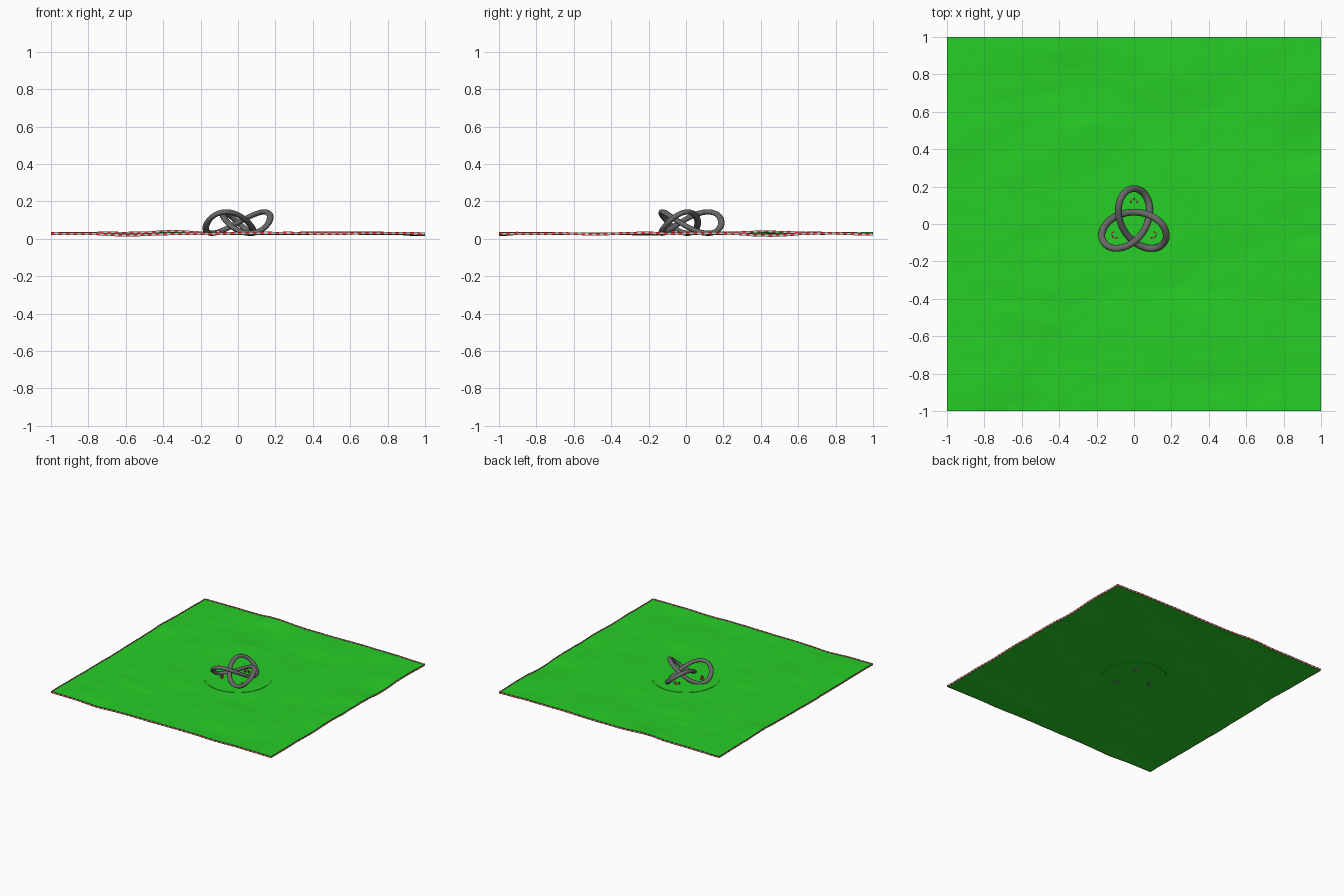
import bpy, bmesh, math
from mathutils import Vector, noise

if "Cube" in bpy.data.objects:
    bpy.data.objects.remove(bpy.data.objects["Cube"])


def mat(name, col):
    m = bpy.data.materials.new(name)
    m.diffuse_color = (*col, 1)
    m.use_nodes = True
    m.node_tree.nodes["Principled BSDF"].inputs["Base Color"].default_value = m.diffuse_color
    return m


GREEN = mat("grass", (0.02, 0.62, 0.02))
RED = mat("red_paint", (0.8, 0.04, 0.04))
WHITE = mat("white_paint", (0.9, 0.9, 0.9))
DARK = mat("dark_metal", (0.14, 0.14, 0.14))

BUMPS = [(-.36, 1, .013), (-.6, -1, -.012), (1, .45, -.012), (-1, .43, .012),
         (-.7, -1, .004), (-.7, .9, .006)]
R_DISC = 0.25


def height(x, y):
    # gently rolling turf, levelled around the centre
    n = noise.fractal(Vector((x * 2.2 + 5, y * 4 + 3, .3)), 1.0, 2.0, 4) * .006
    for bx, by, a in BUMPS:
        n += a * math.exp(-((x - bx) ** 2 + (y - by) ** 2) / .025)
    r = math.hypot(x, y)
    k = min(1, max(0, (r - R_DISC) / .15))
    return max(.004, .026 + n * k)


def finish(name, bm, mats, smooth=None):
    me = bpy.data.meshes.new(name)
    bm.to_mesh(me)
    bm.free()
    ob = bpy.data.objects.new(name, me)
    bpy.context.collection.objects.link(ob)
    for m in mats:
        me.materials.append(m)
    if smooth is not None:
        bpy.ops.object.select_all(action='DESELECT')
        ob.select_set(True)
        bpy.context.view_layer.objects.active = ob
        bpy.ops.object.shade_smooth_by_angle(angle=math.radians(smooth))
    return ob


# lawn sheet
bm = bmesh.new()
bmesh.ops.create_grid(bm, x_segments=100, y_segments=100, size=1)
for v in bm.verts:
    v.co.z = height(v.co.x, v.co.y)
finish("lawn", bm, [GREEN], 40)

# round level disc under the sculpture
bm = bmesh.new()
bmesh.ops.create_cone(bm, cap_ends=True, segments=64, radius1=R_DISC, radius2=R_DISC, depth=.008)
bmesh.ops.translate(bm, verts=bm.verts, vec=(0, 0, .025))
finish("round_pad", bm, [GREEN], 40)

# red and white border strip following the edge of the lawn
bm = bmesh.new()
N = 100
pts = []
for i in range(4):
    for j in range(N):
        t = -1 + 2 * j / N
        pts.append([(t, -1), (1, t), (-t, 1), (-1, -t)][i])
rows = [[bm.verts.new((x, y, height(x, y) + d)) for d in (-.004, .010)] for x, y in pts]
for i, a in enumerate(rows):
    b = rows[(i + 1) % len(rows)]
    f = bm.faces.new((a[0], b[0], b[1], a[1]))
    f.material_index = i % 2
finish("border_strip", bm, [RED, WHITE])

# trefoil knot sculpture, swept band
bm = bmesh.new()
S, K = 192, .063


def knot(t):
    x = -(math.sin(t) + 2 * math.sin(2 * t))
    y = -(math.cos(t) - 2 * math.cos(2 * t))
    return Vector((x * K, y * K, .087 - .057 * math.sin(3 * t)))


SIDES = 12
rings = []
for i in range(S):
    t = 2 * math.pi * i / S
    p = knot(t)
    tan = (knot(t + .01) - knot(t - .01)).normalized()
    side = tan.cross(Vector((0, 0, 1))).normalized()
    up = side.cross(tan)
    ring = []
    for j in range(SIDES):
        a = 2 * math.pi * j / SIDES
        ring.append(bm.verts.new(p + side * math.cos(a) * .018 + up * math.sin(a) * .014))
    rings.append(ring)
for i in range(S):
    a, b = rings[i], rings[(i + 1) % S]
    for j in range(SIDES):
        k = (j + 1) % SIDES
        bm.faces.new((a[j], a[k], b[k], b[j]))
bmesh.ops.recalc_face_normals(bm, faces=bm.faces)
finish("knot_sculpture", bm, [DARK], 60)

# small curved red and white barriers, one in each loop
for n in range(3):
    ang = math.radians(90 - 120 * n)
    c = Vector((math.cos(ang), math.sin(ang), 0)) * .115
    bm = bmesh.new()
    prev = None
    for j in range(6):
        a = ang + math.radians(-100 + 40 * j)
        d = Vector((math.cos(a), math.sin(a), 0))
        cur = [bm.verts.new(c + d * r + Vector((0, 0, z)))
               for r, z in ((.015, .027), (.022, .027), (.022, .045), (.015, .045))]
        if prev:
            for k in range(4):
                m = (k + 1) % 4
                f = bm.faces.new((prev[k], prev[m], cur[m], cur[k]))
                f.material_index = (j + 1) % 2
        if j in (0, 5):
            bm.faces.new(cur)
        prev = cur
    bmesh.ops.recalc_face_normals(bm, faces=bm.faces)
    finish(f"barrier_{n + 1}", bm, [RED, WHITE])
